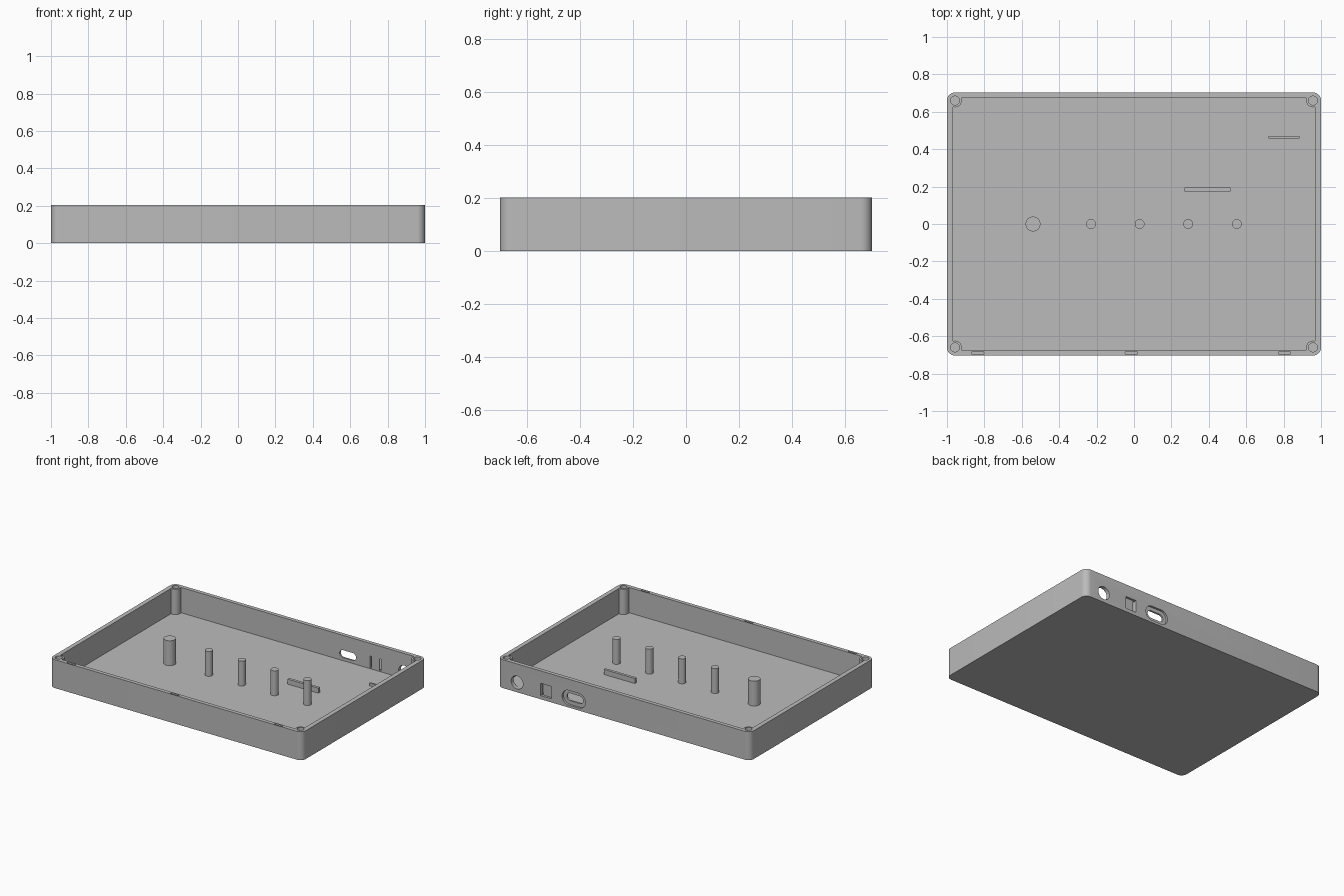
import bpy, bmesh
from math import pi, sin, cos, acos, asin, radians

cube = bpy.data.objects.get("Cube")
if cube:
    bpy.data.objects.remove(cube, do_unlink=True)

# Single plastic colour
grey = bpy.data.materials.new("grey_plastic")
grey.use_nodes = True
grey.diffuse_color = (0.5, 0.5, 0.5, 1)
grey.node_tree.nodes["Principled BSDF"].inputs["Base Color"].default_value = (0.5, 0.5, 0.5, 1)

# Main sizes
HALF_X, HALF_Y, HEIGHT, FLOOR = 1.0, 0.703, 0.203, 0.022
IN_X, IN_Y = 0.968, 0.675
CORNER_R, BOSS_R, SCREW_R = 0.043, 0.036, 0.024
BOSS_X, BOSS_Y = HALF_X - CORNER_R, HALF_Y - CORNER_R
PORT_Z = 0.07


def rounded(cx, cy, w, h, r=0.0, seg=8):
    """Outline of a rectangle, rounded rectangle, slot or circle."""
    pts = []
    for k, (sx, sy) in enumerate([(1, 1), (-1, 1), (-1, -1), (1, -1)]):
        for i in range(seg + 1 if r else 1):
            a = (k + i / seg) * pi / 2
            p = (cx + sx * (w / 2 - r) + r * cos(a) * bool(r),
                 cy + sy * (h / 2 - r) + r * sin(a) * bool(r))
            if all(abs(p[0] - q[0]) + abs(p[1] - q[1]) > 1e-5 for q in pts):
                pts.append(p)
    return pts


def circle(cx, cy, r):
    return rounded(cx, cy, 2 * r, 2 * r, r)


def prism(name, pts, lo, hi, axis="z"):
    """Extrude an outline along z, or along y for ports in the wall."""
    bm = bmesh.new()
    place = (lambda u, v: (u, v, lo)) if axis == "z" else (lambda u, v: (u, lo, v))
    face = bm.faces.new([bm.verts.new(place(u, v)) for u, v in pts])
    top = bmesh.ops.extrude_face_region(bm, geom=[face])
    verts = [g for g in top["geom"] if isinstance(g, bmesh.types.BMVert)]
    move = (0, 0, hi - lo) if axis == "z" else (0, hi - lo, 0)
    bmesh.ops.translate(bm, verts=verts, vec=move)
    bmesh.ops.recalc_face_normals(bm, faces=bm.faces)
    mesh = bpy.data.meshes.new(name)
    bm.to_mesh(mesh)
    bm.free()
    mesh.materials.append(grey)
    obj = bpy.data.objects.new(name, mesh)
    bpy.context.collection.objects.link(obj)
    return obj


def activate(obj):
    bpy.ops.object.select_all(action="DESELECT")
    obj.select_set(True)
    bpy.context.view_layer.objects.active = obj


def cut(target, cutter):
    mod = target.modifiers.new("cut", "BOOLEAN")
    mod.operation, mod.solver, mod.object = "DIFFERENCE", "EXACT", cutter
    activate(target)
    bpy.ops.object.modifier_apply(modifier=mod.name)
    bpy.data.objects.remove(cutter, do_unlink=True)


def smooth(obj):
    activate(obj)
    bpy.ops.object.shade_smooth_by_angle(angle=radians(30))


def cavity_outline():
    """Inner rectangle whose corners are bitten away by the screw bosses."""
    start = -acos((IN_X - BOSS_X) / BOSS_R)
    end = -pi - asin((IN_Y - BOSS_Y) / BOSS_R)
    n = 16
    arc = [(BOSS_X + BOSS_R * cos(start + (end - start) * i / n),
            BOSS_Y + BOSS_R * sin(start + (end - start) * i / n)) for i in range(n + 1)]
    pts = []
    for sx, sy in [(1, 1), (-1, 1), (-1, -1), (1, -1)]:
        quarter = [(sx * x, sy * y) for x, y in arc]
        pts += quarter if sx * sy > 0 else quarter[::-1]
    return pts


# Tray with floor, walls and corner bosses
tray = prism("tray", rounded(0, 0, 2 * HALF_X, 2 * HALF_Y, CORNER_R), 0, HEIGHT)
cut(tray, prism("cavity", cavity_outline(), FLOOR, HEIGHT + 0.1))

# Screw holes in the bosses
for sx in (-1, 1):
    for sy in (-1, 1):
        cut(tray, prism("screw_hole", circle(sx * BOSS_X, sy * BOSS_Y, SCREW_R), 0.06, HEIGHT + 0.1))

# Lid catch slots in the front rim
for x in (-0.835, -0.015, 0.805):
    cut(tray, prism("catch_slot", rounded(x, -0.69, 0.064, 0.018, 0.007, 4), HEIGHT - 0.03, HEIGHT + 0.1))

# Ports in the back wall: round jack, square switch, recessed long socket
OUT = HALF_Y + 0.05
cut(tray, prism("jack_hole", circle(0.845, PORT_Z, 0.047), 0.6, OUT, "y"))
cut(tray, prism("switch_recess", rounded(0.615, PORT_Z, 0.088, 0.088), HALF_Y - 0.016, OUT, "y"))
for side in (-1, 1):
    cut(tray, prism("switch_slit", rounded(0.615 + side * 0.037, PORT_Z, 0.012, 0.086), 0.6, OUT, "y"))
cut(tray, prism("socket_recess", rounded(0.397, PORT_Z, 0.183, 0.106, 0.053), HALF_Y - 0.015, OUT, "y"))
cut(tray, prism("socket_hole", rounded(0.397, PORT_Z, 0.13, 0.054, 0.027), 0.6, OUT, "y"))
smooth(tray)

# Row of standing posts
smooth(prism("large_post", circle(-0.54, 0, 0.04), FLOOR - 0.005, 0.2))
for i, x in enumerate((-0.23, 0.03, 0.29, 0.55)):
    smooth(prism(f"small_post_{i + 1}", circle(x, 0, 0.026), FLOOR - 0.005, 0.2))

# Retaining ribs on the floor
prism("long_rib", rounded(0.392, 0.184, 0.246, 0.02), FLOOR - 0.005, 0.058)
prism("short_rib", rounded(0.802, 0.464, 0.165, 0.012), FLOOR - 0.005, 0.042)
